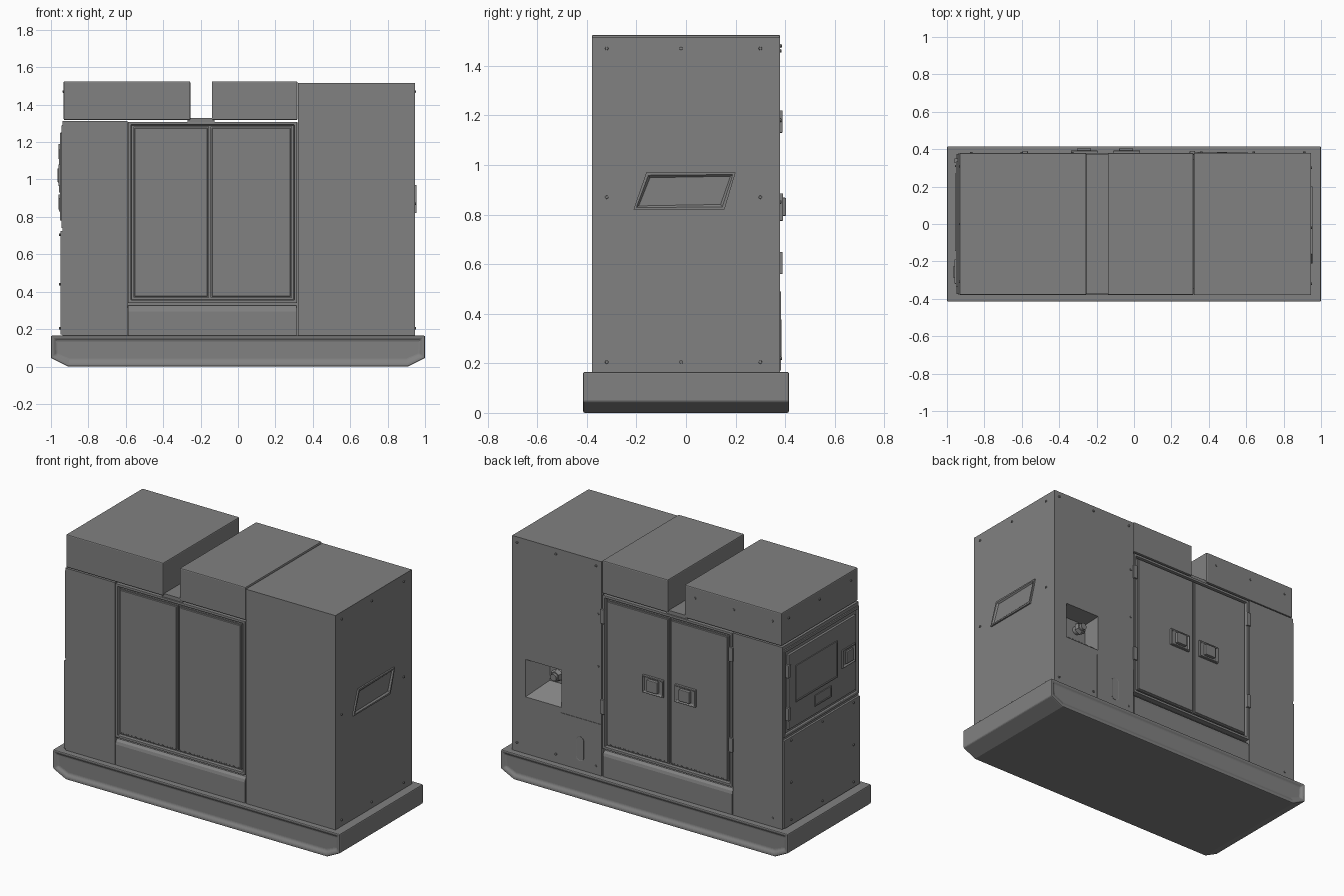
import bpy, bmesh, math
from mathutils import Vector

cube = bpy.data.objects.get("Cube")
if cube:
    bpy.data.objects.remove(cube, do_unlink=True)

grey = bpy.data.materials.new("cabinet_grey")
grey.use_nodes = True
grey.diffuse_color = (0.22, 0.22, 0.22, 1)
grey.node_tree.nodes["Principled BSDF"].inputs["Base Color"].default_value = grey.diffuse_color


def finish(name, bm, bevel=0.0):
    bmesh.ops.recalc_face_normals(bm, faces=bm.faces)
    mesh = bpy.data.meshes.new(name)
    bm.to_mesh(mesh)
    bm.free()
    mesh.materials.append(grey)
    obj = bpy.data.objects.new(name, mesh)
    bpy.context.collection.objects.link(obj)
    if bevel:
        mod = obj.modifiers.new("Bevel", "BEVEL")
        mod.width, mod.segments, mod.limit_method = bevel, 2, "ANGLE"
    return obj


def press(bm, direction, steps):
    """Inset the face looking along direction, once per (border, depth)."""
    bm.normal_update()
    d = Vector(direction)
    face = max(bm.faces, key=lambda f: (round(f.normal.dot(d), 3), f.calc_center_median().dot(d)))
    for border, depth in steps:
        bmesh.ops.inset_individual(bm, faces=[face], thickness=border, depth=depth)


def box(name, xs, ys, zs, bevel=0.0, side=None, steps=()):
    bm = bmesh.new()
    bmesh.ops.create_cube(bm, size=1)
    for v in bm.verts:
        v.co = [r[0] if c < 0 else r[1] for c, r in zip(v.co, (xs, ys, zs))]
    if side:
        bmesh.ops.recalc_face_normals(bm, faces=bm.faces)
        press(bm, side, steps)
    return finish(name, bm, bevel)


def prism(name, points, axis, lo, hi, bevel=0.0, presses=()):
    """Extrude a 2D outline along x or y."""
    bm = bmesh.new()
    place = (lambda a, b, t: (t, a, b)) if axis == "x" else (lambda a, b, t: (a, t, b))
    face = bm.faces.new([bm.verts.new(place(a, b, lo)) for a, b in points])
    ext = bmesh.ops.extrude_face_region(bm, geom=[face])["geom"]
    move = place(0, 0, hi - lo)
    bmesh.ops.translate(bm, vec=move, verts=[v for v in ext if isinstance(v, bmesh.types.BMVert)])
    bmesh.ops.recalc_face_normals(bm, faces=bm.faces)
    for direction, steps in presses:
        press(bm, direction, steps)
    return finish(name, bm, bevel)


def stud(name, loc, direction, radius=0.008, depth=0.012, sides=8):
    bm = bmesh.new()
    bmesh.ops.create_cone(bm, cap_ends=True, segments=sides, radius1=radius,
                          radius2=radius * 0.75, depth=depth)
    turn = Vector(direction).to_track_quat("Z", "Y")
    for v in bm.verts:
        v.co = turn @ v.co + Vector(loc)
    return finish(name, bm)


# Base tray with raked ends and pressed long sides
tray = [(-1, 0.165), (-1, 0.045), (-0.91, 0), (0.91, 0), (1, 0.045), (1, 0.165)]
dish = [(0.018, 0), (0.02, -0.012)]
prism("base_tray", tray, "y", -0.415, 0.415, 0.006, [((0, -1, 0), dish), ((0, 1, 0), dish)])

# Tall end cabinet with a tapered pocket in the back
tall = box("tall_cabinet", (0.322, 0.945), (-0.38, 0.38), (0.16, 1.515))
bm = bmesh.new()
for y, x0, x1, z0, z1 in ((0.39, 0.6, 0.86, 0.515, 0.76), (0.27, 0.615, 0.76, 0.61, 0.74)):
    for x in (x0, x1):
        for z in (z0, z1):
            bm.verts.new((x, y, z))
bmesh.ops.convex_hull(bm, input=bm.verts)
cutter = finish("pocket_cutter", bm)
cutter.hide_render = True
mod = tall.modifiers.new("Pocket", "BOOLEAN")
mod.object, mod.operation, mod.solver = cutter, "DIFFERENCE", "EXACT"
bpy.context.view_layer.objects.active = tall
bpy.ops.object.modifier_apply(modifier="Pocket")
bpy.data.objects.remove(cutter, do_unlink=True)
stud("pocket_fitting", (0.685, 0.3, 0.675), (0, 1, 0), 0.028, 0.09, 16)
stud("pocket_nut", (0.685, 0.315, 0.675), (0, 1, 0), 0.042, 0.025, 6)

# Access plate with an oval slot cover on the back of the tall cabinet
box("access_plate", (0.325, 0.61), (0.37, 0.383), (0.17, 0.49))
slot = [(0.47 + 0.027 * math.cos(a), 0.3 + math.copysign(0.05, math.sin(a)) + 0.027 * math.sin(a))
        for a in [math.tau * (i + 0.5) / 16 for i in range(16)]]
prism("slot_cover", slot, "y", 0.37, 0.385, 0, [((0, 1, 0), [(0.004, -0.001)])])

# Low cabinet core and end posts
box("cabinet_core", (-0.92, 0.33), (-0.345, 0.345), (0.16, 1.305))
box("end_cabinet", (-0.937, -0.592), (-0.38, 0.38), (0.16, 1.312))
box("lower_end_panel", (-0.95, -0.9), (-0.375, 0.375), (0.17, 0.725), 0.003)

# Roof boxes with the channel between them
box("left_roof_box", (-0.932, -0.255), (-0.38, 0.38), (1.318, 1.525), 0.006)
box("middle_roof_box", (-0.14, 0.318), (-0.38, 0.38), (1.318, 1.525), 0.006)
box("roof_channel", (-0.27, -0.125), (-0.372, 0.372), (1.3, 1.33))

# Doors, frames and sills on the front and the back
for s, where in ((-1, "front"), (1, "back")):
    def span(a, b):
        return tuple(sorted((s * a, s * b)))
    out = (0, s, 0)
    box(where + "_door_frame", (-0.588, 0.316), span(0.33, 0.38), (0.34, 1.308), 0.002,
        out, [(0.022, 0), (0.003, -0.018)])
    for name, xs in (("left", (-0.56, -0.156)), ("right", (-0.146, 0.288))):
        box(f"{where}_{name}_door", xs, span(0.35, 0.374), (0.368, 1.282), 0,
            out, [(0.01, 0), (0.004, 0.004)])
    sill = [(s * 0.33, 0.16), (s * 0.38, 0.16), (s * 0.38, 0.295), (s * 0.375, 0.312),
            (s * 0.362, 0.325), (s * 0.33, 0.325)]
    prism(where + "_sill", sill, "x", -0.588, 0.314)

# Paddle latches and hinges on the back doors
for x in (-0.265, -0.04):
    box("latch_plate", (x - 0.073, x + 0.073), (0.37, 0.392), (0.775, 0.885), 0.003,
        (0, 1, 0), [(0.012, 0), (0.004, -0.008)])
    box("latch_paddle", (x - 0.04, x + 0.035), (0.38, 0.404), (0.795, 0.868), 0.004)
for x in (0.312, -0.582):
    for z in (0.605, 1.175):
        box("door_hinge", (x - 0.014, x + 0.014), (0.37, 0.39), (z - 0.045, z + 0.045), 0.003)

# Control cabinet on the left end
left = (-1, 0, 0)
box("control_frame", (-0.945, -0.9), (-0.375, 0.375), (0.74, 1.29), 0.003,
    left, [(0.025, 0), (0.004, -0.01)])
box("control_door", (-0.952, -0.92), (-0.335, 0.335), (0.78, 1.25), 0.003)
box("display_window", (-0.957, -0.94), (-0.145, 0.27), (0.93, 1.16), 0,
    left, [(0.01, 0), (0.003, -0.004)])
box("label_plate", (-0.957, -0.94), (-0.085, 0.08), (0.83, 0.9), 0, left, [(0.01, 0), (0.003, -0.003)])
box("control_latch", (-0.96, -0.94), (-0.32, -0.19), (0.965, 1.08), 0.003,
    left, [(0.012, 0), (0.003, -0.006)])
box("control_paddle", (-0.965, -0.945), (-0.29, -0.225), (0.985, 1.06), 0.003)
for z in (0.88, 1.15):
    box("control_hinge", (-0.96, -0.93), (0.325, 0.35), (z - 0.04, z + 0.04), 0.003)

# Slanted recessed grip on the right end
grip = [(-0.16, 0.97), (0.2, 0.97), (0.155, 0.82), (-0.212, 0.82)]
prism("slanted_grip", grip, "x", 0.93, 0.955, 0, [((1, 0, 0), [(0.014, 0), (0.012, -0.009)])])

# Fastening bolts on the ends and back
for z, ys in ((1.47, (-0.32, -0.02, 0.3)), (0.87, (-0.32, 0.3)), (0.205, (-0.32, -0.02, 0.3))):
    for y in ys:
        stud("right_bolt", (0.945, y, z), (1, 0, 0))
for z, x in ((1.47, -0.932), (0.705, -0.95), (0.44, -0.95), (0.205, -0.95)):
    for y in (-0.31, 0, 0.31):
        if y or z != 0.44:
            stud("left_bolt", (x, y, z), left)
for z in (1.48, 0.22):
    for x in (0.91, 0.64, 0.36):
        stud("back_bolt", (x, 0.382, z), (0, 1, 0))
for z in (0.85, 1.18):
    stud("back_bolt", (0.345, 0.38, z), (0, 1, 0))
for x in (-0.87, -0.6, -0.33):
    stud("roof_box_bolt", (x, 0.38, 1.46), (0, 1, 0))
stud("post_bolt", (-0.87, 0.38, 0.22), (0, 1, 0))
